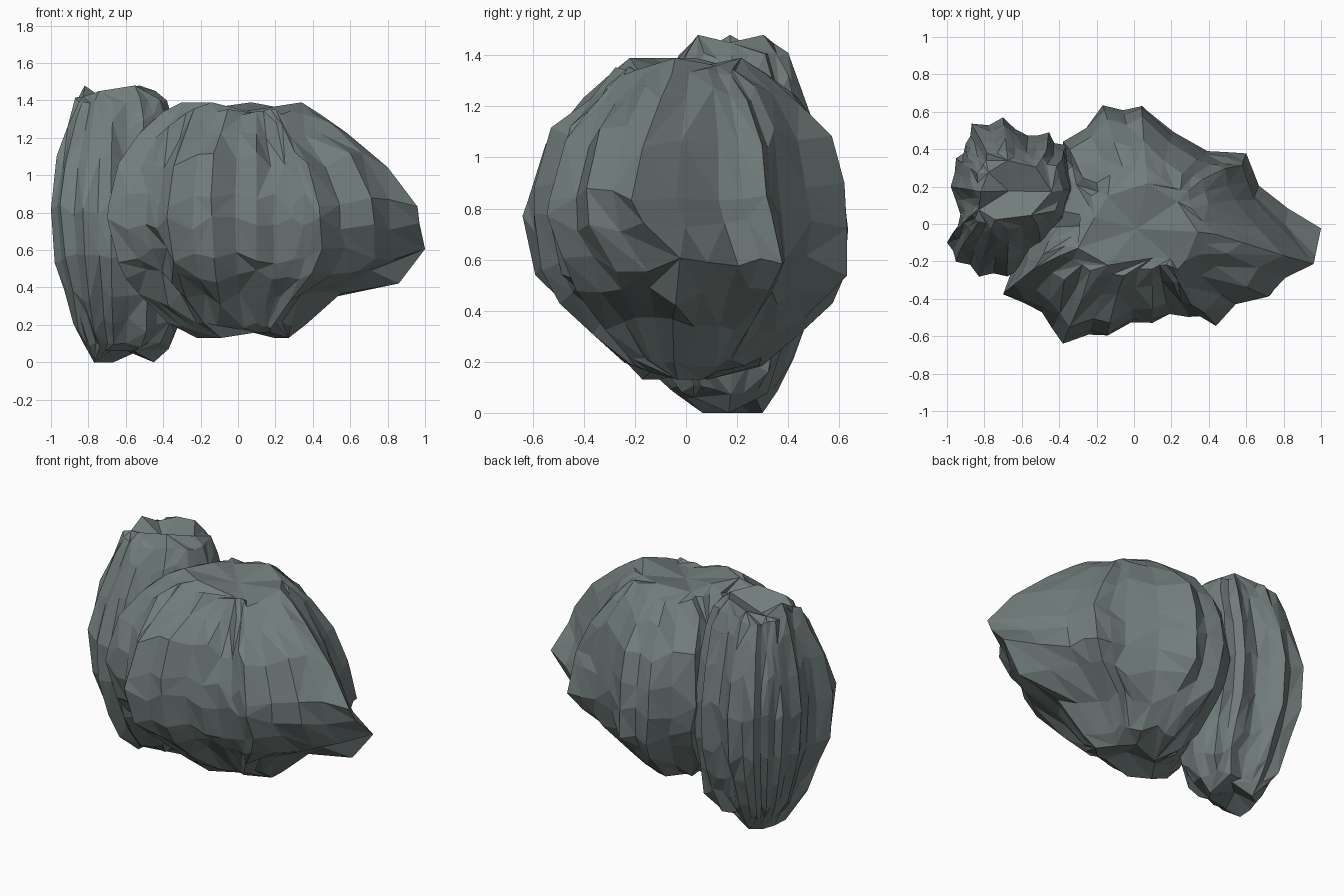
import bpy, bmesh, random
from mathutils import Vector

cube = bpy.data.objects.get("Cube")
if cube:
    bpy.data.objects.remove(cube, do_unlink=True)

# One slate-grey stone colour
stone = bpy.data.materials.new("slate_grey")
stone.use_nodes = True
stone.diffuse_color = (0.165, 0.205, 0.2, 1)
stone.node_tree.nodes["Principled BSDF"].inputs["Base Color"].default_value = stone.diffuse_color


def stretch(value, pivot, lo, hi, low, high):
    """Move value so that the range lo..hi becomes low..high about the pivot."""
    if value < pivot:
        return pivot + (value - pivot) * (low - pivot) / (lo - pivot)
    return pivot + (value - pivot) * (high - pivot) / (hi - pivot)


def boulder(name, plan, rings, pivot, dents, seed):
    """Loft a plan outline through rings of (z, left, right, front, back, tip sway)."""
    rng = random.Random(seed)
    px, py = pivot
    xs, ys = [p[0] for p in plan], [p[1] for p in plan]
    # Add a shallow groove between neighbouring ridges
    outline = []
    for i, a in enumerate(plan):
        b = plan[(i + 1) % len(plan)]
        mid = (Vector(a) + Vector(b)) / 2
        depth = rng.uniform(0.95, 1.0)
        outline += [Vector(a), Vector(pivot) + (mid - Vector(pivot)) * depth]
    n = len(outline)
    bm = bmesh.new()
    loops = []
    for r, (z, left, right, front, back, sway) in enumerate(rings):
        end = r in (0, len(rings) - 1)
        points = []
        for i, p in enumerate(outline):
            x = stretch(p.x, px, min(xs), max(xs), left, right)
            y = stretch(p.y, py, min(ys), max(ys), front, back)
            y += sway * max(0, x - px) ** 2
            k = 1 if i % 4 == 0 else rng.uniform(0.96, 1.01)
            dz = rng.uniform(-0.045, 0.045)
            if end:
                dz = (1 if r == 0 else -1) * rng.choice((0, 0, 0.03, 0.06))
            elif r in (1, len(rings) - 2):
                dz *= 0.4
            points.append((px + (x - px) * k, py + (y - py) * k, z + dz))
        # The end rings have fewer, larger facets
        if end:
            points = [points[i // 4 * 4] for i in range(n)]
        loops.append([bm.verts.new(p) for p in points])
    for r, (low, high) in enumerate(zip(loops, loops[1:])):
        for i in range(n):
            j = (i + 1) % n
            if (i // 2 + r) % 3:
                bm.faces.new((low[i], low[j], high[j]))
                bm.faces.new((low[i], high[j], high[i]))
            else:
                bm.faces.new((low[i], low[j], high[i]))
                bm.faces.new((low[j], high[j], high[i]))
    # Close both ends with slightly sunken fans
    for loop, dent in zip((loops[0], loops[-1]), dents):
        centre = sum((v.co for v in loop), Vector()) / n
        centre.z += dent
        tip = bm.verts.new(centre)
        for i in range(n):
            bm.faces.new((loop[i], loop[(i + 1) % n], tip))
    bmesh.ops.remove_doubles(bm, verts=bm.verts, dist=0.0005)
    bmesh.ops.recalc_face_normals(bm, faces=bm.faces)
    mesh = bpy.data.meshes.new(name)
    bm.to_mesh(mesh)
    bm.free()
    mesh.materials.append(stone)
    obj = bpy.data.objects.new(name, mesh)
    bpy.context.collection.objects.link(obj)
    return obj


# Broad boulder with a pointed end that leans as it rises
boulder(
    "broad_boulder",
    [(1, -.12), (.75, -.35), (.45, -.53), (.3, -.49), (.1, -.52),
     (-.15, -.61), (-.38, -.63), (-.5, -.47), (-.7, -.37), (-.62, -.15), (-.52, .1),
     (-.42, .3), (-.38, .44), (-.17, .64), (.04, .63), (.4, .39), (.6, .35), (.67, .17)],
    [(.13, -.22, .27, -.17, .12, 0), (.2, -.38, .36, -.25, .3, 0),
     (.34, -.53, .55, -.38, .47, .1), (.46, -.6, .86, -.52, .57, .1),
     (.57, -.64, 1, -.59, .64, .11), (.74, -.7, .97, -.64, .64, -.06),
     (.87, -.69, .96, -.62, .63, -.13), (1.08, -.64, .8, -.55, .58, -.13),
     (1.24, -.53, .58, -.4, .45, -.1), (1.34, -.4, .44, -.29, .32, 0),
     (1.39, -.3, .34, -.22, .22, 0)],
    (.1, 0), (.05, -.03), 4)

# Tall narrow boulder beside it
boulder(
    "tall_boulder",
    [(-1, -.1), (-.95, -.2), (-.83, -.28), (-.68, -.29), (-.5, -.2), (-.37, -.05),
     (-.33, .2), (-.37, .42), (-.46, .49), (-.57, .47), (-.7, .57), (-.87, .54),
     (-.9, .43), (-.95, .35), (-.98, .2), (-.93, .05)],
    [(0, -.77, -.45, 0, .3, 0), (.09, -.82, -.37, -.06, .36, 0),
     (.2, -.88, -.31, -.14, .42, 0), (.36, -.93, -.3, -.22, .49, 0),
     (.56, -.98, -.31, -.29, .55, 0), (.82, -1, -.32, -.29, .57, 0),
     (1.07, -.97, -.33, -.2, .53, 0), (1.28, -.91, -.34, -.1, .46, 0),
     (1.4, -.87, -.38, -.03, .4, 0), (1.48, -.83, -.44, .02, .34, 0)],
    (-.65, .15), (.06, -.08), 9)
